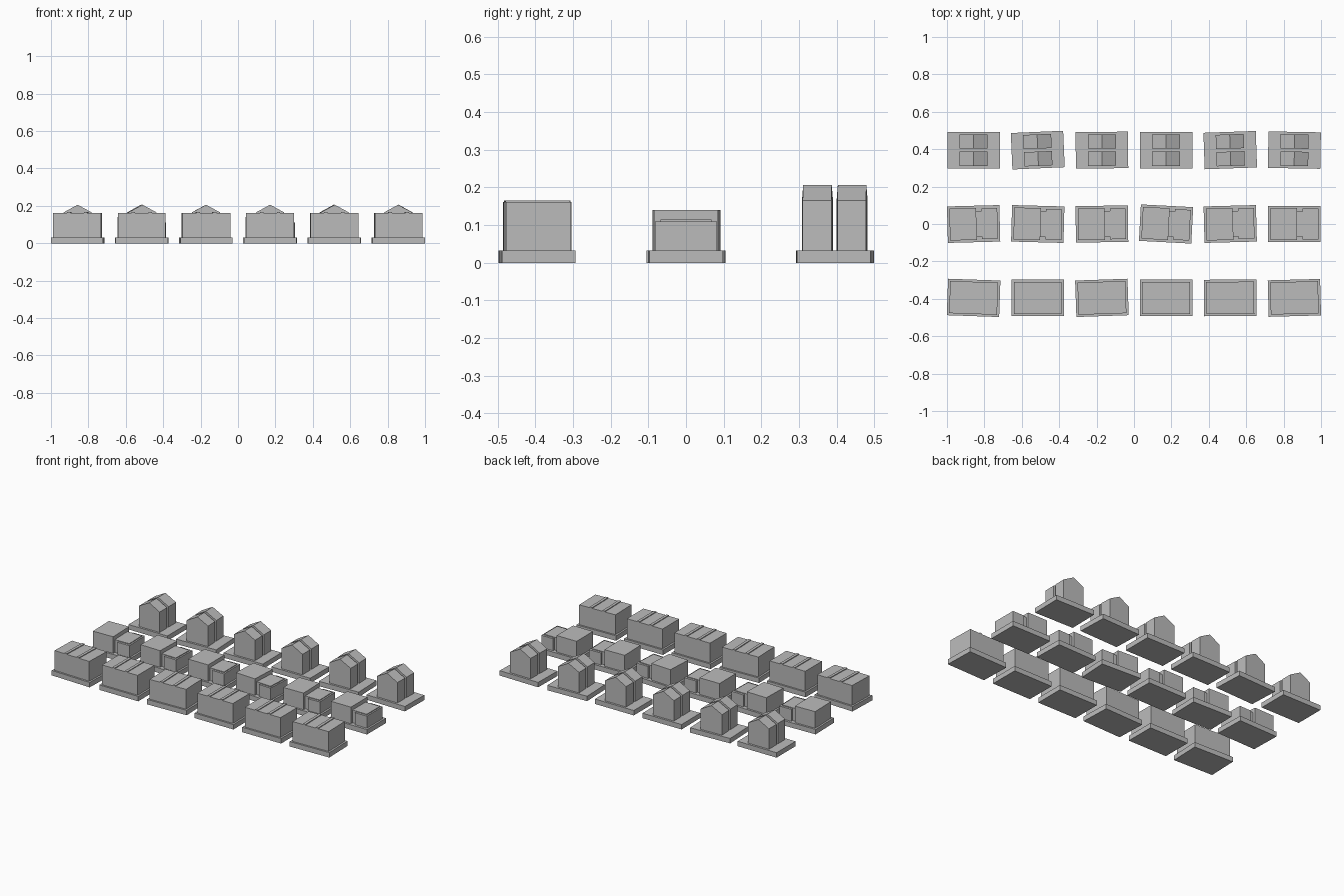
import bpy, math
from mathutils import Matrix

cube = bpy.data.objects.get("Cube")
if cube:
    bpy.data.objects.remove(cube, do_unlink=True)

grey = bpy.data.materials.new("plain_grey")
grey.use_nodes = True
colour = (0.5, 0.5, 0.5, 1)
grey.diffuse_color = colour
grey.node_tree.nodes["Principled BSDF"].inputs["Base Color"].default_value = colour

GROUND = 0.032


def prism(name, profile, y0, y1, place):
    """Extrude an x-z profile from y0 to y1."""
    n = len(profile)
    verts = [(x, y, z) for y in (y0, y1) for x, z in profile]
    faces = [tuple(range(n)), tuple(reversed(range(n, 2 * n)))]
    faces += [(i, i + n, (i + 1) % n + n, (i + 1) % n) for i in range(n)]
    mesh = bpy.data.meshes.new(name)
    mesh.from_pydata(verts, [], faces)
    mesh.materials.append(grey)
    obj = bpy.data.objects.new(name, mesh)
    obj.matrix_world = place
    bpy.context.collection.objects.link(obj)


def box(name, x0, x1, depth, z0, z1, place):
    prism(name, [(x0, z0), (x1, z0), (x1, z1), (x0, z1)], -depth / 2, depth / 2, place)


# Long flat-roofed terrace with two low party walls across the roof
def terrace(place):
    box("terrace_body", -0.128, 0.128, 0.172, GROUND, 0.161, place)
    for x in (-0.045, 0.045):
        box("roof_party_wall", x - 0.009, x + 0.009, 0.172, 0.161, 0.166, place)


# Tall house joined by a narrow link to a lower annex
def house(place):
    box("house_body", -0.128, 0.015, 0.17, GROUND, 0.14, place)
    box("annex_body", 0.043, 0.128, 0.164, GROUND, 0.11, place)
    box("link_and_roof_panel", 0.015, 0.118, 0.136, GROUND, 0.115, place)


# Pair of gabled halves with a slot between them
def gabled_pair(place):
    profile = [(-0.075, GROUND), (0.075, GROUND), (0.075, 0.165), (0, 0.206), (-0.075, 0.165)]
    for y in (-0.046, 0.046):
        prism("gabled_half", profile, y - 0.038, y + 0.038, place)


# Rows of plots, each turned by a few degrees
rows = [
    (-0.395, terrace, [-2, 0, 2, 0, 0.3, 1.5]),
    (0, house, [1.5, -1.5, 0.5, -3, 1.5, 0]),
    (0.395, gabled_pair, [0, 2.5, 0.5, 0, 2, -1]),
]
for y, build, turns in rows:
    for i, turn in enumerate(turns):
        x = (i - 2.5) * 0.343
        place = Matrix.Translation((x, y, 0)) @ Matrix.Rotation(math.radians(turn), 4, "Z")
        box("plot_base", -0.14, 0.14, 0.195, 0, GROUND, place)
        build(place)
